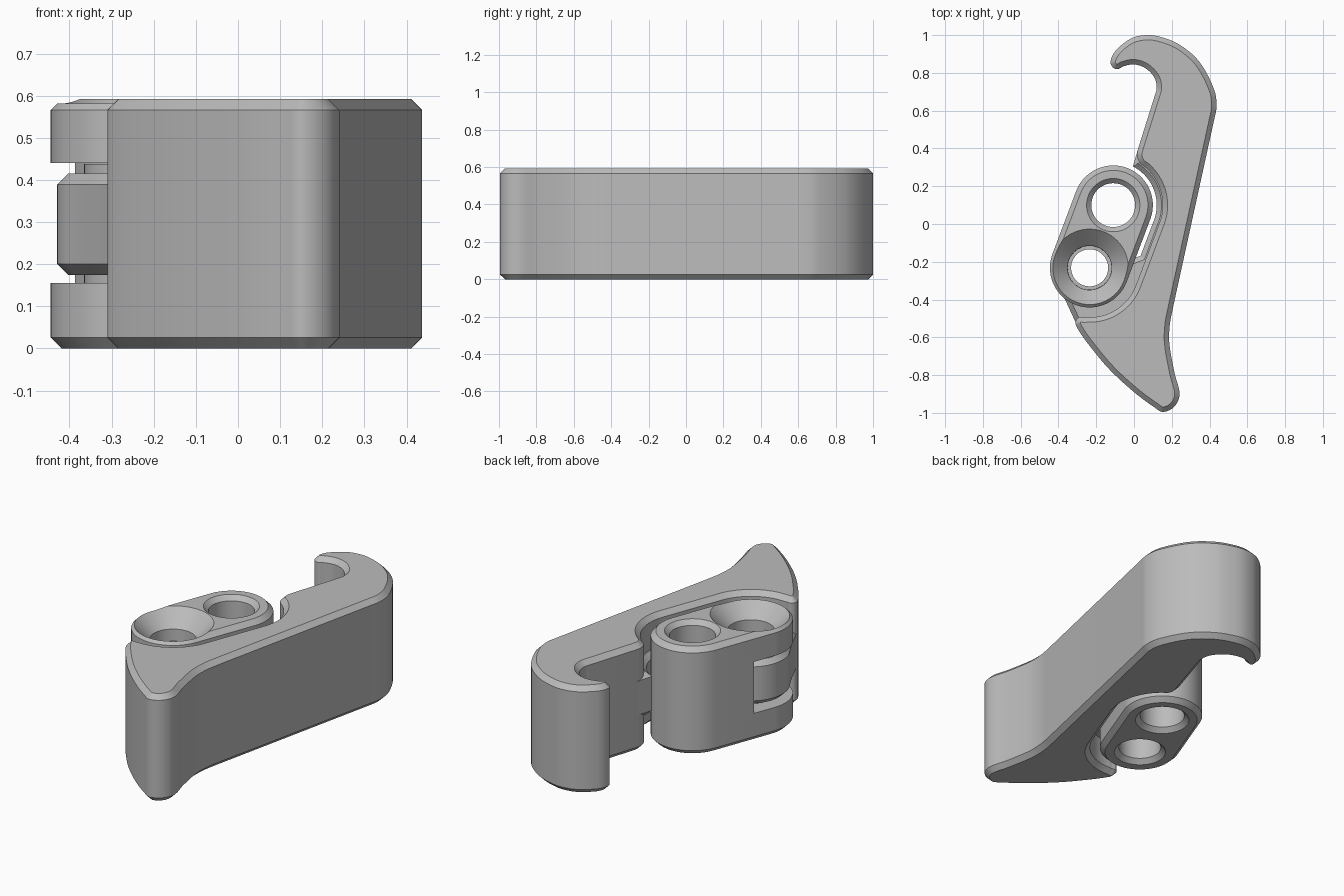
import bpy, bmesh, math
from mathutils import Vector
from mathutils.geometry import interpolate_bezier

if "Cube" in bpy.data.objects:
    bpy.data.objects.remove(bpy.data.objects["Cube"])

HEIGHT, CHAMFER = 0.592, 0.026
GUIDE = Vector((-0.11, 0.10))     # plain hole
PIVOT = Vector((-0.235, -0.232))  # countersunk hinge hole
AXIS = (PIVOT - GUIDE).normalized()
SIDE = Vector((-AXIS.y, AXIS.x))  # normal of the bracket wall facing the lever
SIDE_ANGLE = math.degrees(math.atan2(SIDE.y, SIDE.x))

grey = bpy.data.materials.new("plain grey")
grey.use_nodes = True
grey.diffuse_color = (0.5, 0.5, 0.5, 1)
grey.node_tree.nodes["Principled BSDF"].inputs["Base Color"].default_value = (0.5, 0.5, 0.5, 1)


def arc(center, radius, start, end, steps=28):
    angles = [math.radians(start + (end - start) * i / steps) for i in range(steps + 1)]
    return [center + radius * Vector((math.cos(a), math.sin(a))) for a in angles]


def smooth(points, steps=6):
    """Soft curve through a few points."""
    p = [Vector(q) for q in points]
    last = len(p) - 1
    tangent = [(p[min(i + 1, last)] - p[max(i - 1, 0)]).normalized() for i in range(last + 1)]
    out = []
    for i in range(last):
        reach = (p[i + 1] - p[i]).length / 3
        out += interpolate_bezier(p[i], p[i] + tangent[i] * reach,
                                  p[i + 1] - tangent[i + 1] * reach, p[i + 1], steps + 1)[:-1]
    return [Vector(q[:2]) for q in out] + [p[last]]


def inset(points, distance):
    """Move a counter-clockwise outline inward with mitred corners."""
    out = []
    for i, p in enumerate(points):
        a = (p - points[i - 1]).normalized()
        b = (points[(i + 1) % len(points)] - p).normalized()
        na, nb = Vector((-a.y, a.x)), Vector((-b.y, b.x))
        out.append(p + (na + nb) * distance / max(1 + na.dot(nb), 0.5))
    return out


def skin(name, loops, closed=False):
    """Join matching loops into a solid, capped or closed into a ring."""
    bm = bmesh.new()
    rings = [[bm.verts.new(v) for v in loop] for loop in loops]
    pairs = list(zip(rings, rings[1:]))
    if closed:
        pairs.append((rings[-1], rings[0]))
    else:
        bm.faces.new(rings[0][::-1])
        bm.faces.new(rings[-1])
    for low, high in pairs:
        for i in range(len(low)):
            j = (i + 1) % len(low)
            bm.faces.new((low[i], low[j], high[j], high[i]))
    bmesh.ops.recalc_face_normals(bm, faces=bm.faces)
    mesh = bpy.data.meshes.new(name)
    bm.to_mesh(mesh)
    bm.free()
    mesh.materials.append(grey)
    obj = bpy.data.objects.new(name, mesh)
    bpy.context.collection.objects.link(obj)
    return obj


def prism(name, outline, bottom, top):
    """Upright block with chamfered top and bottom rims."""
    clean = [p for i, p in enumerate(outline) if (p - outline[i - 1]).length > 0.001]
    small = inset(clean, CHAMFER)
    levels = ((small, bottom), (clean, bottom + CHAMFER), (clean, top - CHAMFER), (small, top))
    return skin(name, [[(p.x, p.y, z) for p in pts] for pts, z in levels])


def lathe(name, center, profile, closed=False):
    loops = [[(p.x, p.y, z) for p in arc(center, r, 0, 360, 64)[:-1]] for r, z in profile]
    return skin(name, loops, closed)


def cut(target, cutter):
    mod = target.modifiers.new("cut", 'BOOLEAN')
    mod.operation, mod.solver, mod.object = 'DIFFERENCE', 'EXACT', cutter
    bpy.context.view_layer.objects.active = target
    bpy.ops.object.modifier_apply(modifier=mod.name)
    bpy.data.objects.remove(cutter)


# Lever: hook, pocket around the bracket, then the pointed thumb end
hook = smooth([(0.424, 0.55), (0.437, 0.62), (0.425, 0.71), (0.345, 0.86), (0.24, 0.95),
               (0.135, 0.992), (0.06, 1.0), (-0.02, 0.98), (-0.1, 0.914), (-0.124, 0.86),
               (-0.112, 0.829), (-0.085, 0.82), (-0.055, 0.835), (0, 0.845), (0.06, 0.825),
               (0.108, 0.775), (0.12, 0.72), (0.11, 0.68)])
upper_lip = smooth([(0.025, 0.41), (0.016, 0.365), (0.03, 0.325), (0.065, 0.296)])
pocket = arc(GUIDE, 0.262, 46, SIDE_ANGLE) + arc(PIVOT, 0.262, SIDE_ANGLE, -93)
thumb_end = smooth([(-0.262, -0.495), (-0.292, -0.495), (-0.31, -0.52), (-0.295, -0.56),
                    (-0.235, -0.645), (-0.13, -0.77), (0, -0.89), (0.11, -0.972),
                    (0.155, -0.995), (0.215, -0.965), (0.241, -0.9), (0.215, -0.79),
                    (0.187, -0.63), (0.19, -0.53), (0.207, -0.44)])
lever = prism("lever", hook + upper_lip + pocket + thumb_end, 0, HEIGHT)

# Knuckle: middle tongue of the lever that enters the bracket slot
tongue = [Vector(p) for p in ((0.1, 0.45), (0.022, 0.4))]
tongue += arc(GUIDE, 0.23, 63, SIDE_ANGLE) + [GUIDE + AXIS * 0.2 + SIDE * 0.23]
tongue += arc(PIVOT, 0.195, 10, 213, 40)
tongue += [Vector(p) for p in ((-0.365, -0.4), (-0.305, -0.53), (-0.2, -0.6),
                               (0.1, -0.5), (0.2, 0), (0.25, 0.4))]
knuckle = prism("knuckle", tongue, 0.175, 0.415)
cut(knuckle, lathe("pivot_cutter", PIVOT, [(0.098, -0.1), (0.098, 0.7)]))

# Bracket: capsule block with a guide hole, a countersunk hole and a slot
capsule = arc(GUIDE, 0.21, SIDE_ANGLE, SIDE_ANGLE + 180) \
    + arc(PIVOT, 0.21, SIDE_ANGLE + 180, SIDE_ANGLE + 360)
bracket = prism("bracket", capsule, 0, HEIGHT)
cut(bracket, lathe("slot_cutter", PIVOT, [(0.245, 0.155), (0.245, 0.44)]))
cut(bracket, lathe("guide_cutter", GUIDE, [
    (0.151, -0.01), (0.116, 0.025), (0.116, HEIGHT - 0.025), (0.151, HEIGHT + 0.01)]))
cut(bracket, lathe("countersink_cutter", PIVOT, [
    (0.145, -0.01), (0.11, 0.025), (0.117, HEIGHT - 0.088), (0.225, HEIGHT + 0.02)]))

# Spacer rings between knuckle and bracket
spacers = [lathe(name, PIVOT, [(0.098, z), (0.13, z), (0.13, z + 0.024), (0.098, z + 0.024)], True)
           for name, z in (("lower_spacer", 0.153), ("upper_spacer", 0.4135))]

# Smooth curved walls, crisp chamfers
bpy.ops.object.select_all(action='DESELECT')
for part in [lever, knuckle, bracket] + spacers:
    part.select_set(True)
bpy.context.view_layer.objects.active = lever
bpy.ops.object.shade_smooth_by_angle(angle=math.radians(30))
